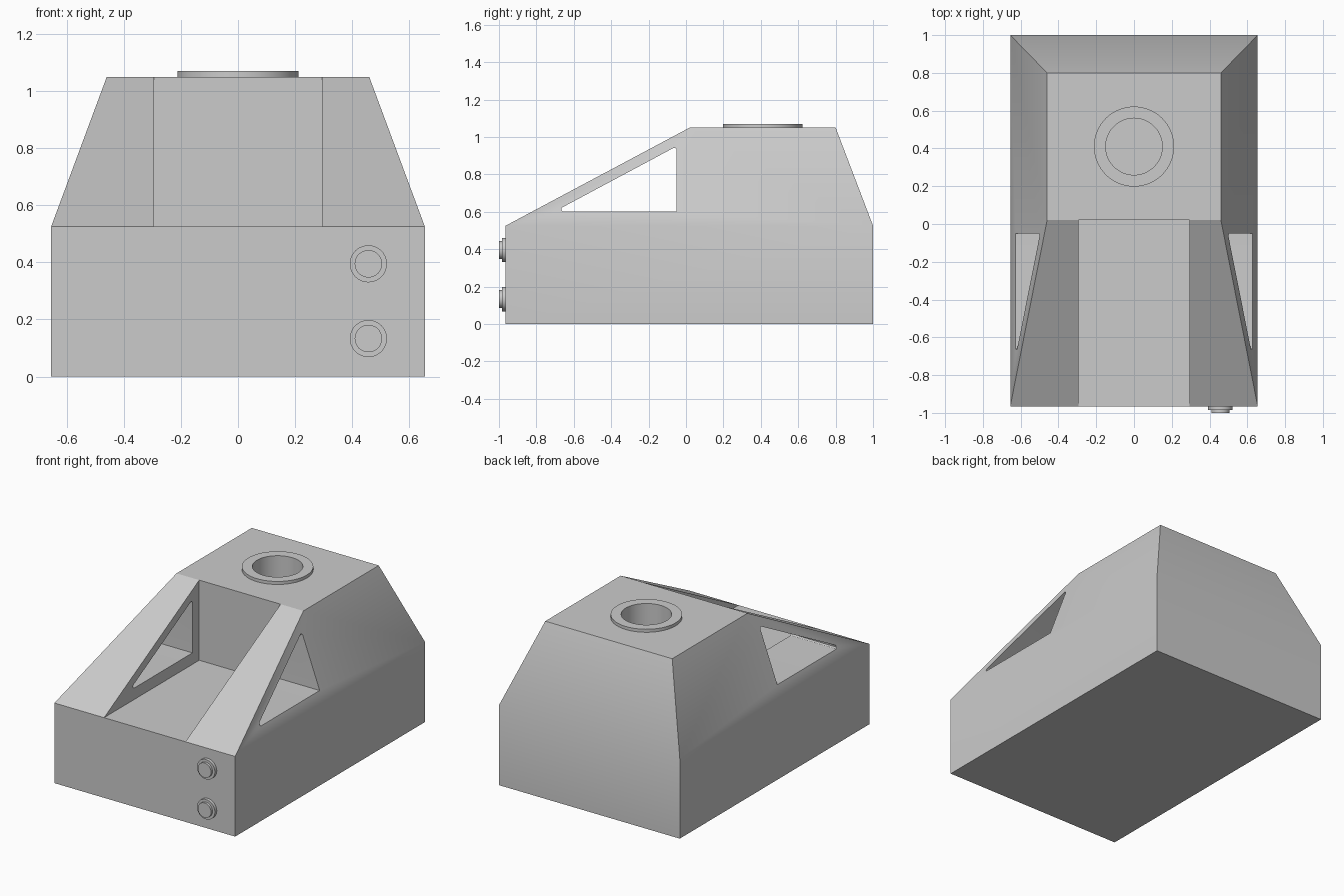
import bpy, bmesh, math
from mathutils import Vector, Matrix

default = bpy.data.objects.get("Cube")
if default:
    bpy.data.objects.remove(default, do_unlink=True)

grey = bpy.data.materials.new("plain grey")
grey.use_nodes = True
GREY = (0.6, 0.6, 0.6, 1)
grey.diffuse_color = GREY
grey.node_tree.nodes["Principled BSDF"].inputs["Base Color"].default_value = GREY


def finish(name, bm):
    """Turn a bmesh into a grey object."""
    bmesh.ops.recalc_face_normals(bm, faces=bm.faces)
    mesh = bpy.data.meshes.new(name)
    bm.to_mesh(mesh)
    bm.free()
    mesh.materials.append(grey)
    obj = bpy.data.objects.new(name, mesh)
    bpy.context.collection.objects.link(obj)
    return obj


def loft(name, rings):
    """Skin a stack of matching closed rings and cap both ends."""
    bm = bmesh.new()
    rows = [[bm.verts.new(p) for p in ring] for ring in rings]
    n = len(rows[0])
    for a, b in zip(rows, rows[1:]):
        for i in range(n):
            j = (i + 1) % n
            bm.faces.new((a[i], a[j], b[j], b[i]))
    bm.faces.new(rows[0])
    bm.faces.new(rows[-1])
    return finish(name, bm)


def rect(x, y0, y1, z):
    return [(-x, y0, z), (x, y0, z), (x, y1, z), (-x, y1, z)]


def lathe(name, profile, matrix, closed=False, steps=64):
    """Spin a radius/height profile around z, then place it."""
    bm = bmesh.new()
    verts = [bm.verts.new((r, 0, z)) for r, z in profile]
    edges = [bm.edges.new(pair) for pair in zip(verts, verts[1:])]
    if closed:
        edges.append(bm.edges.new((verts[-1], verts[0])))
    bmesh.ops.spin(bm, geom=verts + edges, axis=(0, 0, 1), cent=(0, 0, 0),
                   steps=steps, angle=math.tau)
    bmesh.ops.remove_doubles(bm, verts=bm.verts, dist=1e-5)
    bm.transform(matrix)
    return finish(name, bm)


def fillet(prev, corner, nxt, radius, steps=8):
    """Arc points that round one corner of an outline."""
    a, b = (prev - corner).normalized(), (nxt - corner).normalized()
    half = a.angle(b) / 2
    centre = corner + (a + b).normalized() * radius / math.sin(half)
    start = corner + a * radius / math.tan(half) - centre
    end = corner + b * radius / math.tan(half) - centre
    return [centre + (start.lerp(end, i / steps)).normalized() * radius
            for i in range(steps + 1)]


def cut(target, cutter):
    mod = target.modifiers.new("cut", 'BOOLEAN')
    mod.operation = 'DIFFERENCE'
    mod.solver = 'EXACT'
    mod.object = cutter
    cutter.hide_render = True
    bpy.context.view_layer.objects.active = target
    bpy.ops.object.modifier_apply(modifier=mod.name)
    bpy.data.objects.remove(cutter, do_unlink=True)


def smooth(obj):
    bpy.ops.object.select_all(action='DESELECT')
    obj.select_set(True)
    bpy.context.view_layer.objects.active = obj
    bpy.ops.object.shade_smooth_by_angle(angle=math.radians(25))


# Body: straight base with a tapered, front-sloping upper part
SILL, ROOF, FRONT, REAR = 0.525, 1.05, -0.965, 1.0
body = loft("body", [rect(0.655, FRONT, REAR, 0), rect(0.655, FRONT, REAR, SILL),
                     rect(0.46, 0.02, 0.8, ROOF)])

# Open bay between the two sloping side walls
cut(body, loft("bay_cutter", [rect(0.295, -1.2, 0.02, SILL),
                              rect(0.295, -1.2, 0.02, 1.2)]))

# Triangular side windows with two rounded corners
toe, heel, peak = Vector((-0.705, 0.6)), Vector((-0.05, 0.6)), Vector((-0.05, 0.95))
outline = fillet(peak, toe, heel, 0.013) + [heel] + fillet(heel, peak, toe, 0.013)
cut(body, loft("window_cutter", [[(x, p.x, p.y) for p in outline] for x in (-0.8, 0.8)]))

# Round well in the roof, with a raised collar
well_place = Matrix.Translation((0, 0.41, 0))
cut(body, lathe("well_cutter", [(0, SILL), (0.15, SILL), (0.15, 1.2), (0, 1.2)], well_place))
collar = lathe("roof_collar", [(0.15, ROOF), (0.212, ROOF), (0.212, 1.07), (0.15, 1.07)],
               well_place, closed=True)

# Front buttons: wide flange with a smaller raised cap
parts = [body, collar]
for label, z in (("upper", 0.395), ("lower", 0.133)):
    place = Matrix.Translation((0.457, FRONT, z)) @ Matrix.Rotation(math.pi / 2, 4, 'X')
    parts.append(lathe(label + "_button",
                       [(0, 0), (0.065, 0), (0.065, 0.02), (0.048, 0.02),
                        (0.048, 0.035), (0, 0.035)], place, steps=40))

for part in parts:
    smooth(part)
